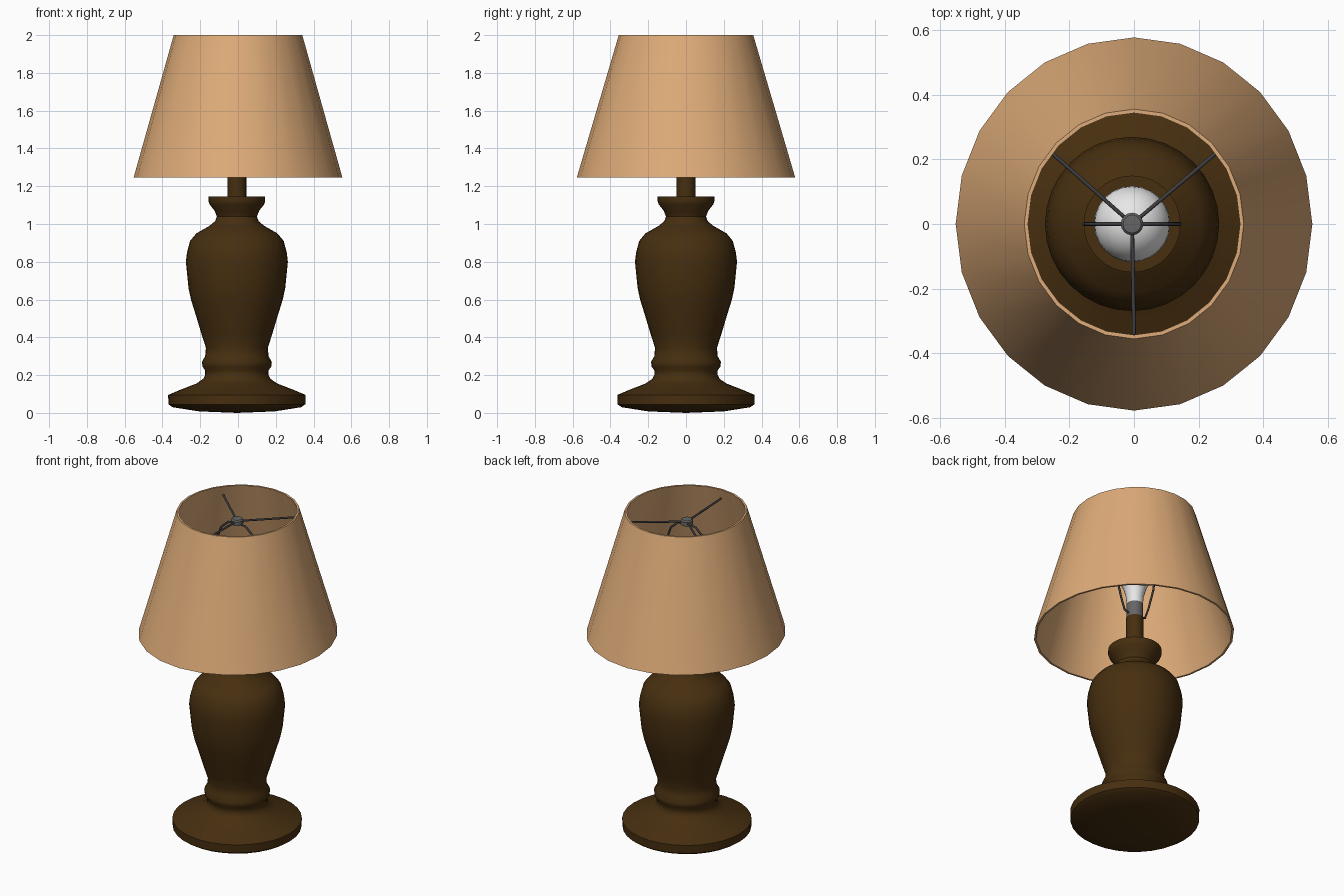
import bpy, bmesh, math
from mathutils import Vector

if "Cube" in bpy.data.objects:
    bpy.data.objects.remove(bpy.data.objects["Cube"])


def material(name, rgb):
    m = bpy.data.materials.new(name)
    m.diffuse_color = (*rgb, 1)
    m.use_nodes = True
    m.node_tree.nodes["Principled BSDF"].inputs["Base Color"].default_value = m.diffuse_color
    return m


BROWN = material("dark brown", (0.062, 0.028, 0.005))
TAN = material("tan fabric", (0.73, 0.41, 0.19))
WHITE = material("bulb white", (0.80, 0.80, 0.80))
METAL = material("grey metal", (0.13, 0.13, 0.13))
WIRE = material("dark wire", (0.05, 0.05, 0.055))
AXIS = -0.006  # the stand sits a touch left of centre


def finish(name, bm, mat, angle=40):
    """Turn a bmesh into a smooth-shaded object."""
    bmesh.ops.recalc_face_normals(bm, faces=bm.faces)
    me = bpy.data.meshes.new(name)
    bm.to_mesh(me)
    bm.free()
    me.materials.append(mat)
    ob = bpy.data.objects.new(name, me)
    bpy.context.collection.objects.link(ob)
    bpy.ops.object.select_all(action='DESELECT')
    ob.select_set(True)
    bpy.context.view_layer.objects.active = ob
    bpy.ops.object.shade_smooth_by_angle(angle=math.radians(angle))
    return ob


def lathe(name, profile, mat, sides=24, x=AXIS, sx=1.0, sy=1.0, closed=False):
    """Revolve (radius, height) points about the z axis."""
    bm = bmesh.new()
    rings = []
    for r, z in profile:
        if r == 0:
            rings.append([bm.verts.new((x, 0, z))] * sides)
        else:
            rings.append([bm.verts.new((x + r * sx * math.cos(a), r * sy * math.sin(a), z))
                          for a in (2 * math.pi * i / sides for i in range(sides))])
    pairs = list(zip(rings, rings[1:]))
    if closed:
        pairs.append((rings[-1], rings[0]))
    for lo, hi in pairs:
        for i in range(sides):
            j = (i + 1) % sides
            bm.faces.new(list(dict.fromkeys((lo[i], lo[j], hi[j], hi[i]))))
    return finish(name, bm, mat)


def rod(name, points, radius, mat, sides=8):
    """Sweep a round wire along a path."""
    cu = bpy.data.curves.new(name, 'CURVE')
    cu.dimensions = '3D'
    cu.bevel_depth = radius
    cu.bevel_resolution = sides // 4
    cu.use_fill_caps = True
    sp = cu.splines.new('POLY')
    sp.points.add(len(points) - 1)
    for p, co in zip(sp.points, points):
        p.co = (*co, 1)
    cu.materials.append(mat)
    ob = bpy.data.objects.new(name, cu)
    bpy.context.collection.objects.link(ob)
    return ob


# Turned stand: foot, bead, vase body, neck and collar
lathe("turned_stand", [
    (0, 0.0), (0.20, 0.008), (0.34, 0.03), (0.362, 0.045), (0.364, 0.095),
    (0.30, 0.122), (0.215, 0.155), (0.178, 0.18), (0.168, 0.20), (0.168, 0.225),
    (0.182, 0.245), (0.185, 0.27), (0.168, 0.30), (0.164, 0.345), (0.185, 0.41),
    (0.215, 0.51), (0.243, 0.60), (0.256, 0.66), (0.27, 0.80), (0.264, 0.85),
    (0.248, 0.91), (0.215, 0.95), (0.145, 0.99), (0.115, 1.015), (0.106, 1.04),
    (0.118, 1.07), (0.145, 1.105), (0.15, 1.12), (0.15, 1.145), (0, 1.147)], BROWN, 32)

# Stem and lamp holder
lathe("stem", [(0, 1.14), (0.05, 1.14), (0.05, 1.35), (0, 1.35)], BROWN, 20)
lathe("bulb_socket", [(0, 1.345), (0.047, 1.345), (0.047, 1.44), (0, 1.44)], METAL, 20)

# Light bulb with a rounded head
head = [(0.118 * math.cos(a), 1.67 + 0.118 * math.sin(a))
        for a in (math.radians(d) for d in range(-40, 90, 13))]
lathe("light_bulb", [(0, 1.43), (0.045, 1.43), (0.05, 1.49), (0.065, 1.545)]
      + head + [(0, 1.788)], WHITE, 24)

# Wire harp around the bulb
half = [(0.045, 1.37), (0.075, 1.38), (0.10, 1.45), (0.135, 1.58), (0.148, 1.68),
        (0.142, 1.78), (0.11, 1.87), (0.06, 1.915), (0.0, 1.925)]
path = [(AXIS + r, 0, z) for r, z in half] + [(AXIS - r, 0, z) for r, z in half[-2::-1]]
rod("harp", path, 0.006, WIRE)

# Three-armed spider and its hub
for i, deg in enumerate((-90, 40, 140)):
    a = math.radians(deg)
    rod(f"spider_arm_{i + 1}", [(AXIS, 0, 1.935),
                                (0.333 * math.cos(a), 0.343 * math.sin(a), 1.945)], 0.006, WIRE)
lathe("hub_cap", [(0, 1.92), (0.035, 1.92), (0.035, 1.945), (0.028, 1.952), (0, 1.954)], METAL, 16)

# Tapered shade with a thin wall, slightly wider front to back
lathe("lamp_shade", [(0.567, 1.245), (0.349, 2.0), (0.337, 2.0), (0.555, 1.245)],
      TAN, 24, x=0, sx=0.975, sy=1.02, closed=True)
